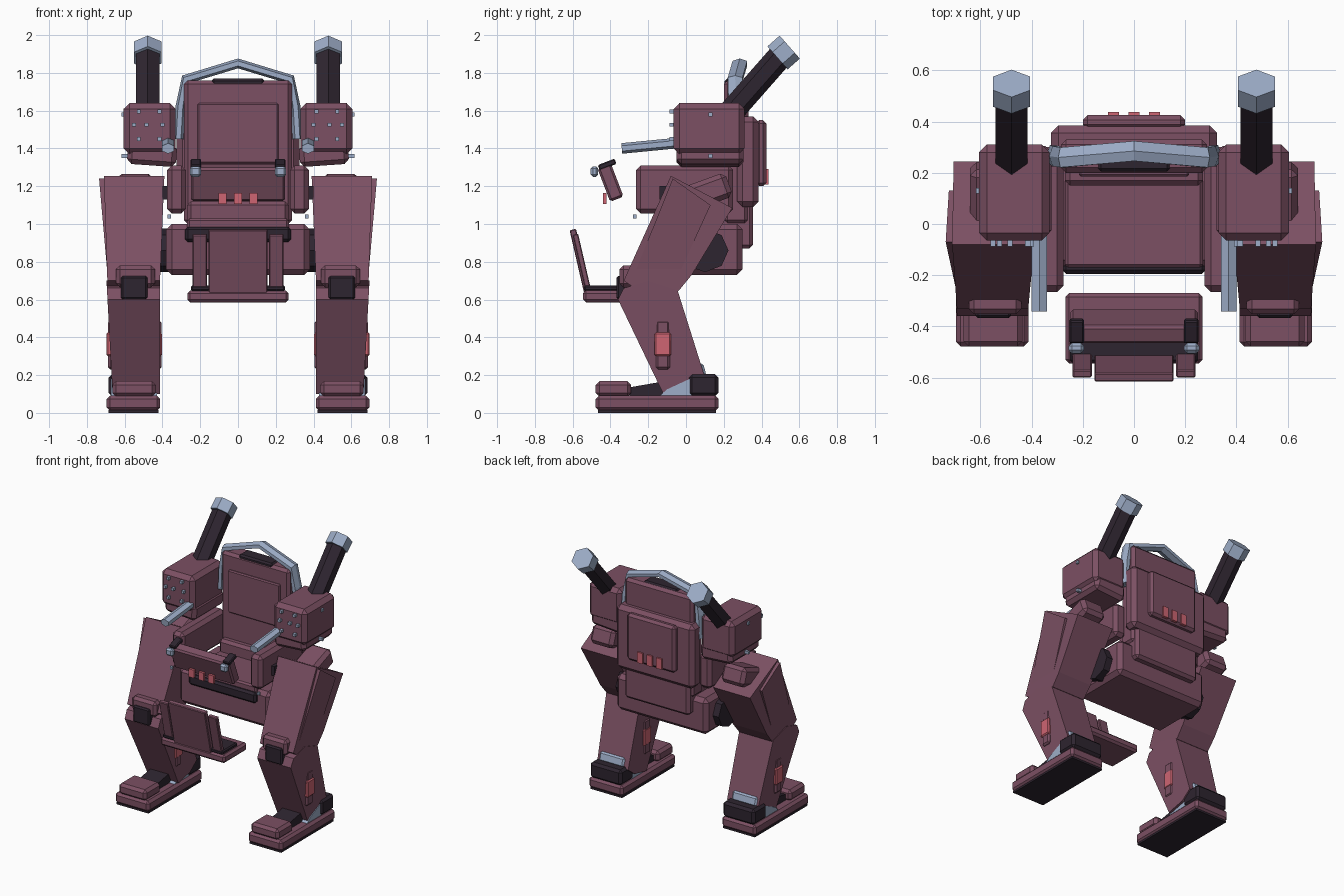
import bpy, bmesh, math
from mathutils import Vector, Matrix

if "Cube" in bpy.data.objects:
    bpy.data.objects.remove(bpy.data.objects["Cube"])


def material(name, rgb):
    m = bpy.data.materials.new(name)
    m.diffuse_color = (*rgb, 1)
    m.use_nodes = True
    m.node_tree.nodes["Principled BSDF"].inputs["Base Color"].default_value = m.diffuse_color
    return m


PLUM = material("plum_armour", (0.20, 0.08, 0.125))
DARK = material("dark_rubber", (0.027, 0.018, 0.029))
STEEL = material("blue_steel", (0.34, 0.42, 0.58))
RED = material("red_lamp", (0.62, 0.13, 0.17))


def finish(name, bm, mat, mirror=False):
    bmesh.ops.recalc_face_normals(bm, faces=bm.faces)
    me = bpy.data.meshes.new(name)
    bm.to_mesh(me)
    bm.free()
    me.materials.append(mat)
    ob = bpy.data.objects.new(name, me)
    bpy.context.collection.objects.link(ob)
    if mirror:
        ob.modifiers.new("mirror", 'MIRROR').use_mirror_merge = False
    return ob


def box(name, x, y, z, mat=PLUM, bevel=0.0, mirror=False, tilt=0, roll=0):
    """Box from (min, max) ranges; tilt turns about x, roll about y (degrees)."""
    bm = bmesh.new()
    bmesh.ops.create_cube(bm, size=1)
    for v in bm.verts:
        v.co = Vector((v.co.x * (x[1] - x[0]), v.co.y * (y[1] - y[0]), v.co.z * (z[1] - z[0])))
    if bevel:
        bmesh.ops.bevel(bm, geom=bm.edges[:], offset=bevel, segments=1, affect='EDGES')
    mid = Vector((sum(x) / 2, sum(y) / 2, sum(z) / 2))
    rot = Matrix.Rotation(math.radians(tilt), 4, 'X') @ Matrix.Rotation(math.radians(roll), 4, 'Y')
    bmesh.ops.transform(bm, matrix=Matrix.Translation(mid) @ rot, verts=bm.verts)
    return finish(name, bm, mat, mirror)


def prism(name, profile, inner, outer, mat=PLUM, mirror=True):
    """Side profile of (y, z) points; inner and outer give x at each height."""
    bm = bmesh.new()
    a = [bm.verts.new((inner(z), y, z)) for y, z in profile]
    b = [bm.verts.new((outer(z), y, z)) for y, z in profile]
    bm.faces.new(a)
    bm.faces.new(b)
    n = len(profile)
    for i in range(n):
        j = (i + 1) % n
        bm.faces.new((a[i], a[j], b[j], b[i]))
    return finish(name, bm, mat, mirror)


def sweep(name, pts, side, r_normal, r_side, mat, mirror=False, sides=6):
    """Faceted bar along a path, with one cross axis fixed to side."""
    bm = bmesh.new()
    pts = [Vector(p) for p in pts]
    side = Vector(side)
    rings = []
    for i, p in enumerate(pts):
        t = (pts[min(i + 1, len(pts) - 1)] - pts[max(i - 1, 0)]).normalized()
        nrm = t.cross(side).normalized()
        rings.append([bm.verts.new(p + nrm * r_normal * math.cos(k * math.tau / sides)
                                   + side * r_side * math.sin(k * math.tau / sides))
                      for k in range(sides)])
    for a, b in zip(rings, rings[1:]):
        for k in range(sides):
            j = (k + 1) % sides
            bm.faces.new((a[k], a[j], b[j], b[k]))
    bm.faces.new(rings[0])
    bm.faces.new(rings[-1])
    return finish(name, bm, mat, mirror)


def ramp(z0, x0, z1, x1):
    return lambda z: x0 + (x1 - x0) * (z - z0) / (z1 - z0)


# Body: hips, seat, backrest and rear pack
box("hip_block", (-.38, .38), (-.17, .30), (.73, 1.0), bevel=.03)
box("lower_back", (-.27, .27), (.15, .355), (.87, 1.12), bevel=.02)
box("seat_pan", (-.27, .27), (-.17, .24), (.97, 1.03), bevel=.012)
box("seat_lip", (-.28, .28), (-.195, -.15), (.905, .985), DARK, .015)
box("backrest", (-.285, .285), (.20, .33), (1.0, 1.76), bevel=.02)
box("back_cushion", (-.215, .215), (.185, .21), (1.32, 1.64), bevel=.008)
box("headrest", (-.14, .14), (.205, .31), (1.73, 1.77), DARK, .012)
box("rear_pack", (-.325, .325), (.27, .385), (1.09, 1.57), bevel=.03)
box("rear_plate", (-.20, .20), (.37, .425), (1.20, 1.55), bevel=.018)
for i in (-1, 0, 1):
    box("rear_lamp", (i * .08 - .022, i * .08 + .022), (.41, .437), (1.21, 1.29), RED)
box("armrest", (.275, .375), (-.265, .25), (1.055, 1.31), bevel=.025, mirror=True)
box("armrest_socket", (.37, .40), (-.14, -.07), (1.13, 1.20), DARK, mirror=True)
box("armrest_bolt", (.355, .372), (-.28, -.262), (1.03, 1.05), STEEL, mirror=True)

# Roll bar over the headrest
arch = [(-.315, .27, 1.45), (-.305, .265, 1.62), (-.28, .26, 1.765), (0, .285, 1.85)]
arch += [(-x, y, z) for x, y, z in arch[-2::-1]]
sweep("roll_bar", arch, (0, 1, 0), .026, .045, STEEL)

# Dashboard with grips and lamps
box("dashboard", (-.25, .25), (-.438, -.362), (1.125, 1.315), bevel=.012, tilt=21)
box("dash_grip", (.195, .252), (-.465, -.37), (1.30, 1.33), DARK, .006, True, tilt=21)
box("dash_knob", (.195, .255), (-.505, -.465), (1.25, 1.305), STEEL, .012, True)
for i in (-1, 0, 1):
    box("dash_lamp", (i * .082 - .022, i * .082 + .022), (-.44, -.422), (1.105, 1.165), RED)

# Footrest with its leaning guard plates
box("footrest", (-.268, .268), (-.545, -.27), (.585, .648), bevel=.015)
box("footrest_mat", (-.25, .25), (-.54, -.36), (.645, .675), DARK, .008)
box("guard_centre", (-.155, .155), (-.578, -.543), (.63, .975), bevel=.005, tilt=13)
box("guard_side", (.165, .24), (-.565, -.535), (.63, .95), bevel=.005, mirror=True, tilt=13)

# Shoulder pods, bolts, control rods and exhausts
box("shoulder_pod", (.33, .605), (-.065, .31), (1.37, 1.64), bevel=.03, mirror=True)
box("shoulder_base", (.325, .585), (-.05, .305), (1.31, 1.43), bevel=.025, mirror=True, roll=-4)
for bx, bz in ((.415, 1.595), (.525, 1.595), (.40, 1.525), (.485, 1.525), (.55, 1.525),
               (.415, 1.45), (.525, 1.45)):
    box("pod_bolt", (bx - .01, bx + .01), (-.088, -.06), (bz - .01, bz + .01), STEEL, mirror=True)
for bz in (1.58, 1.36):
    box("pod_side_bolt", (.58, .617), (.12, .14), (bz - .01, bz + .01), STEEL, mirror=True)
sweep("control_rod", [(.37, -.34, 1.40), (.37, .02, 1.435)], (1, 0, 0), .028, .036, STEEL, True)
sweep("exhaust_pipe", [(.478, .21, 1.56), (.478, .50, 1.89)], (1, 0, 0), .066, .072, DARK, True)
c, d = Vector((.478, .517, 1.908)), Vector((0, .75, .66)) * .043
sweep("exhaust_cap", [c - d, c + d], (1, 0, 0), .081, .083, STEEL, True)

# Upper legs
sweep("hip_joint", [(.36, .10, .86), (.43, .10, .86)], (0, 1, 0), .115, .125, DARK, True, sides=8)
t_in, t_out = ramp(.65, .415, 1.25, .39), ramp(.65, .69, 1.25, .71)
prism("thigh", [(-.08, 1.255), (.245, 1.085), (.03, .73), (-.04, .645), (-.25, .645), (-.33, .70)],
      t_in, t_out)
prism("thigh_panel", [(-.07, 1.24), (.13, 1.10), (-.03, .75), (-.28, .72)],
      lambda z: .66, ramp(.72, .69, 1.12, .725))
box("thigh_cap", (.45, .64), (-.02, .235), (1.10, 1.235), bevel=.025, mirror=True, tilt=20)

# Knees and shins
prism("shin", [(-.36, .60), (-.33, .66), (-.20, .70), (-.045, .65), (.10, .19), (.02, .13),
               (-.12, .10)], lambda z: .412, ramp(.12, .665, .62, .692))
box("knee_pad", (.48, .62), (-.368, -.28), (.60, .725), DARK, .01, True)
box("knee_guard", (.44, .645), (-.352, -.24), (.665, .78), bevel=.02, mirror=True)
box("shin_lamp_frame", (.405, .688), (-.16, -.085), (.23, .49), bevel=.012, mirror=True)
box("shin_lamp", (.402, .697), (-.166, -.08), (.30, .425), RED, .008, True)

# Feet
box("sole", (.42, .685), (-.465, .16), (0, .014), DARK, mirror=True)
box("foot", (.412, .695), (-.478, .172), (.01, .092), bevel=.018, mirror=True)
box("toe_cap", (.435, .665), (-.478, -.29), (.085, .168), bevel=.02, mirror=True)
prism("toe_strut", [(-.30, .085), (-.30, .135), (-.10, .17), (-.10, .085)],
      lambda z: .475, lambda z: .625, DARK)
prism("ankle_wedge", [(-.14, .09), (-.10, .125), (.03, .185), (.03, .09)],
      lambda z: .43, lambda z: .672, STEEL)
box("heel_block", (.422, .685), (.015, .172), (.088, .205), DARK, .018, True)
box("heel_piston", (.45, .655), (.05, .10), (.19, .26), STEEL, .012, True, tilt=15)
